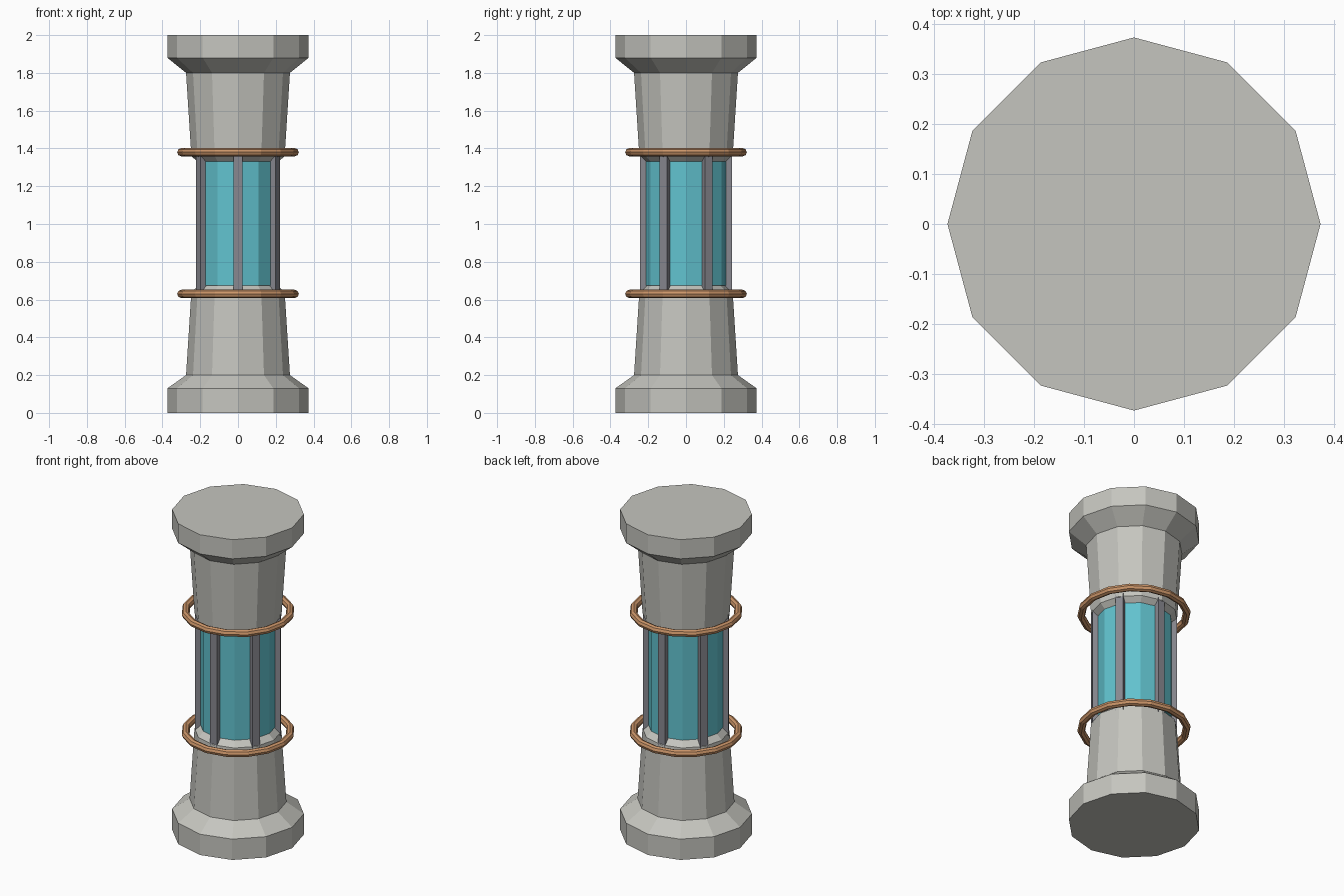
import bpy, bmesh, math
from mathutils import Matrix

if "Cube" in bpy.data.objects:
    bpy.data.objects.remove(bpy.data.objects["Cube"])

SIDES = 12


def material(name, rgb):
    m = bpy.data.materials.new(name)
    m.diffuse_color = (*rgb, 1)
    m.use_nodes = True
    m.node_tree.nodes["Principled BSDF"].inputs["Base Color"].default_value = m.diffuse_color
    return m


stone = material("pale stone", (0.56, 0.56, 0.52))
glass = material("cyan glass", (0.12, 0.54, 0.62))
steel = material("grey steel", (0.25, 0.25, 0.28))
copper = material("copper", (0.60, 0.30, 0.14))


def finish(name, bm, mat):
    bmesh.ops.recalc_face_normals(bm, faces=bm.faces)
    me = bpy.data.meshes.new(name)
    bm.to_mesh(me)
    bm.free()
    me.materials.append(mat)
    ob = bpy.data.objects.new(name, me)
    bpy.context.collection.objects.link(ob)
    return ob


def lathe(name, profile, mat):
    """Capped faceted solid from (radius, height) pairs."""
    bm = bmesh.new()
    rings = []
    for r, z in profile:
        rings.append([bm.verts.new((r * math.cos(a), r * math.sin(a), z))
                      for a in (math.tau * i / SIDES for i in range(SIDES))])
    for low, high in zip(rings, rings[1:]):
        for i in range(SIDES):
            j = (i + 1) % SIDES
            bm.faces.new((low[i], low[j], high[j], high[i]))
    bm.faces.new(rings[0])
    bm.faces.new(rings[-1])
    return finish(name, bm, mat)


# Stone ends: foot, tapered neck and chamfered lip, mirrored for the top
end = [(0.374, 0), (0.374, 0.13), (0.275, 0.20), (0.247, 0.64), (0.21, 0.675)]
top = [(0.374, 0), (0.374, 0.12), (0.275, 0.20), (0.247, 0.64), (0.21, 0.675)]
lathe("stone_base", end, stone)
lathe("stone_capital", [(r, 2 - z) for r, z in top], stone)

# Glass core between the stone ends
lathe("glass_core", [(0.218, 0.675), (0.218, 1.33)], glass)

# Six upright cage bars
for k in range(6):
    bm = bmesh.new()
    bmesh.ops.create_cube(bm, size=1)
    bm.transform(Matrix.Rotation(math.radians(-90 + 60 * k), 4, 'Z')
                 @ Matrix.Translation((0.22, 0, 1.0))
                 @ Matrix.Diagonal((0.045, 0.047, 0.76, 1)))
    finish(f"cage_bar_{k + 1}", bm, steel)

# Copper hoops at both ends of the cage
for name, z in (("lower_hoop", 0.63), ("upper_hoop", 1.38)):
    bpy.ops.mesh.primitive_torus_add(major_radius=0.30, minor_radius=0.022,
                                     major_segments=16, minor_segments=8,
                                     location=(0, 0, z))
    hoop = bpy.context.object
    hoop.name = name
    hoop.data.materials.append(copper)
